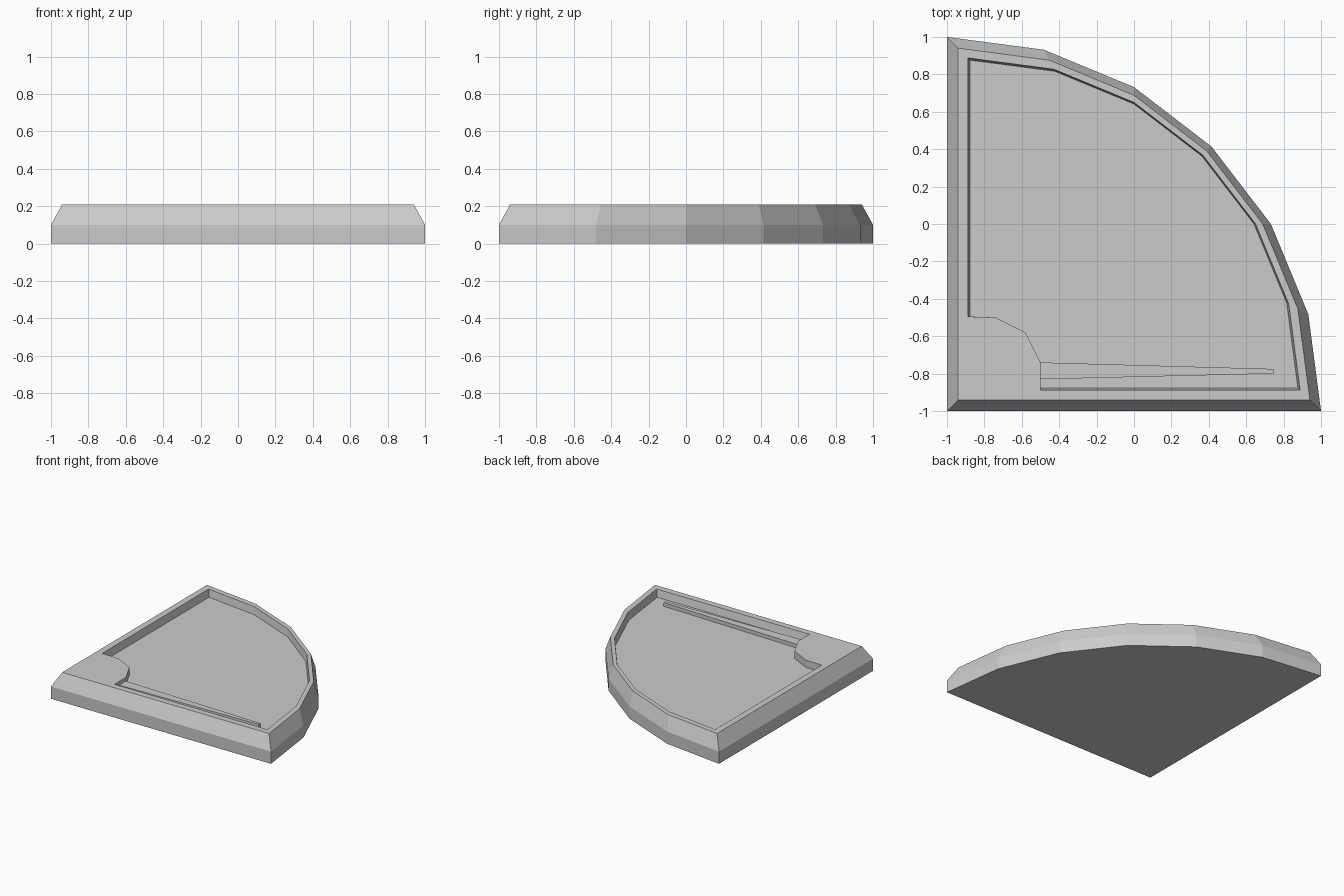
import bpy
import bmesh
from math import cos, sin, radians

if "Cube" in bpy.data.objects:
    bpy.data.objects.remove(bpy.data.objects["Cube"])

Z_BELT, Z_TOP, Z_FLOOR, Z_NEEDLE = 0.1, 0.21, 0.15, 0.18


def new_object(name, bm):
    bmesh.ops.recalc_face_normals(bm, faces=bm.faces)
    mesh = bpy.data.meshes.new(name)
    bm.to_mesh(mesh)
    bm.free()
    obj = bpy.data.objects.new(name, mesh)
    bpy.context.collection.objects.link(obj)
    return obj


def add_loop(bm, points, z):
    return [bm.verts.new((x, y, z)) for x, y in points]


def add_wall(bm, lower, upper):
    n = len(lower)
    for i in range(n):
        j = (i + 1) % n
        bm.faces.new((lower[i], lower[j], upper[j], upper[i]))


# Quarter-circle arc around the lower-left corner, six segments
ARC = [(2 * cos(radians(15 * i)) - 1, 2 * sin(radians(15 * i)) - 1) for i in range(7)]
HUB = [(-0.74, -0.5), (-0.58, -0.58), (-0.5, -0.74)]


def sector(scale):
    return [(x * scale, y * scale) for x, y in [(-1, -1)] + ARC]


def recess(scale):
    # Arc shrunk towards the centre, with the hub corner left standing
    arc = [(x * scale, y * scale) for x, y in ARC]
    return arc + [(-scale, -0.495)] + HUB + [(-0.5, -scale)]


# Gauge housing: belt, sloped shoulder, rim with hub, sunken dial floor
bm = bmesh.new()
base = add_loop(bm, sector(1), 0)
belt = add_loop(bm, sector(1), Z_BELT)
top = add_loop(bm, sector(0.94), Z_TOP)
rim = add_loop(bm, recess(0.888), Z_TOP)
dial = add_loop(bm, recess(0.876), Z_FLOOR)
bm.faces.new(base)
bm.faces.new(dial)
add_wall(bm, base, belt)
add_wall(bm, belt, top)
add_wall(bm, rim, dial)
border = [bm.edges.get((loop[i - 1], loop[i])) for loop in (top, rim) for i in range(len(loop))]
bmesh.ops.triangle_fill(bm, edges=border, use_beauty=True, normal=(0, 0, 1))
new_object("gauge_housing", bm)

# Tapered needle lying on the dial floor
bm = bmesh.new()
outline = [(-0.5, -0.83), (0.745, -0.8), (0.745, -0.775), (-0.5, -0.74)]
low = add_loop(bm, outline, Z_FLOOR)
high = add_loop(bm, outline, Z_NEEDLE)
bm.faces.new(low)
bm.faces.new(high)
add_wall(bm, low, high)
new_object("needle", bm)
